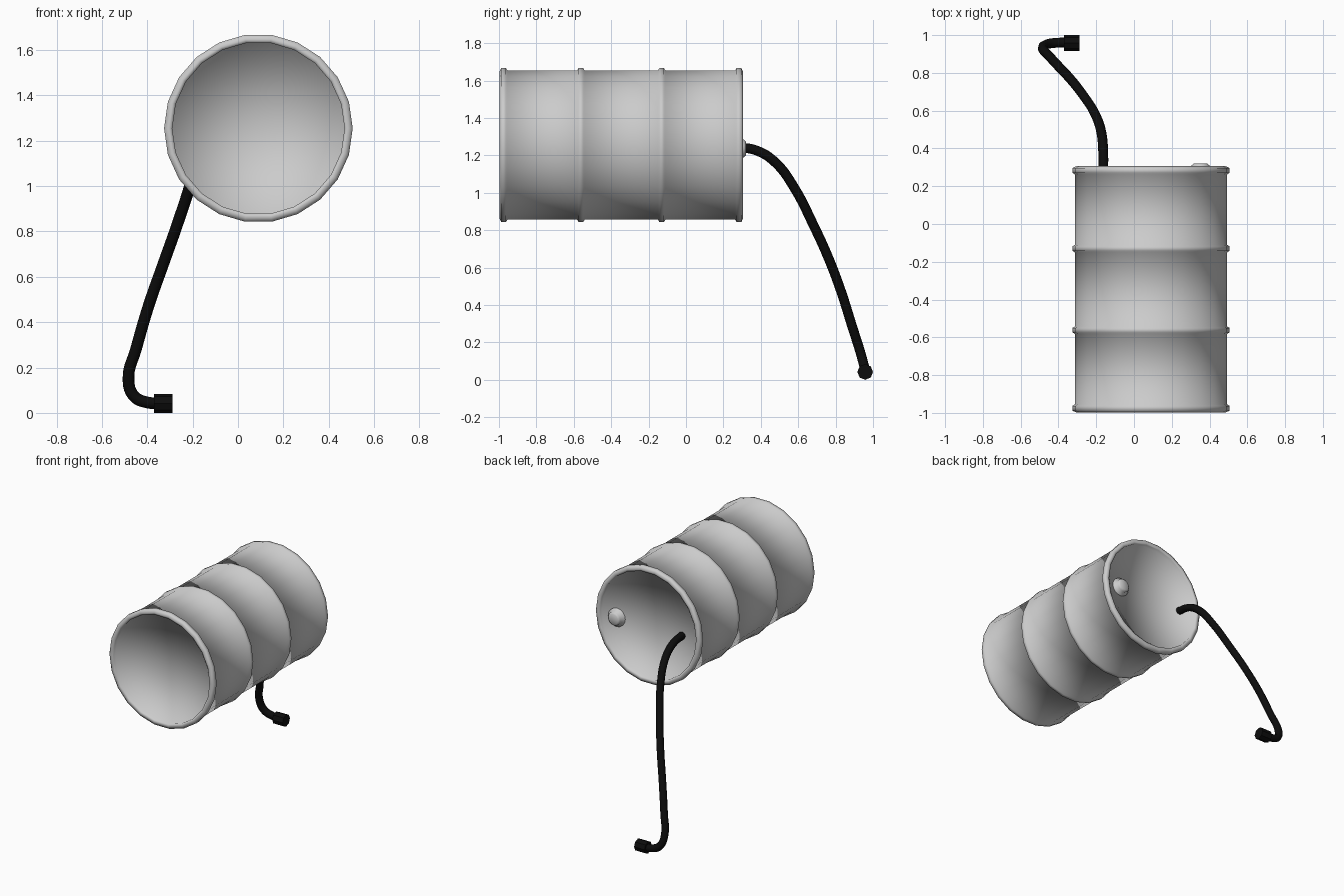
import bpy, bmesh, math
from mathutils import Vector

cube = bpy.data.objects.get("Cube")
if cube:
    bpy.data.objects.remove(cube, do_unlink=True)


def make_material(name, colour):
    mat = bpy.data.materials.new(name)
    mat.use_nodes = True
    mat.diffuse_color = (*colour, 1)
    mat.node_tree.nodes["Principled BSDF"].inputs["Base Color"].default_value = (*colour, 1)
    return mat


steel = make_material("grey steel", (0.6, 0.6, 0.6))
rubber = make_material("black rubber", (0.004, 0.004, 0.004))


def lathe_y(name, profile, centre, sides, mat, smooth=True):
    """Spin (radius, y) points about a y axis through centre (x, z)."""
    bm = bmesh.new()
    rings = []
    for r, y in profile:
        if r == 0:
            rings.append([bm.verts.new((centre[0], y, centre[1]))] * sides)
            continue
        ring = []
        for i in range(sides):
            a = math.tau * i / sides
            ring.append(bm.verts.new((centre[0] + r * math.cos(a), y, centre[1] + r * math.sin(a))))
        rings.append(ring)
    for lower, upper in zip(rings, rings[1:]):
        for i in range(sides):
            j = (i + 1) % sides
            corners = list(dict.fromkeys((lower[i], lower[j], upper[j], upper[i])))
            bm.faces.new(corners).smooth = smooth
    bmesh.ops.recalc_face_normals(bm, faces=bm.faces)
    mesh = bpy.data.meshes.new(name)
    bm.to_mesh(mesh)
    bm.free()
    mesh.materials.append(mat)
    obj = bpy.data.objects.new(name, mesh)
    bpy.context.collection.objects.link(obj)
    return obj


# Drum: recessed caps, rolled rims and two rolling hoops in one profile
BODY, RIM, INNER = 0.403, 0.416, 0.38
FRONT, BACK = -0.998, 0.306


def hoop(y0, y1):
    return [(BODY, y0), (RIM, y0 + 0.008), (RIM, y1 - 0.008), (BODY, y1)]


profile = [(0, FRONT + 0.03), (INNER, FRONT + 0.03), (INNER, FRONT + 0.006), (0.395, FRONT),
           (RIM, FRONT + 0.01), (RIM, FRONT + 0.035), (BODY, FRONT + 0.044)]
profile += hoop(-0.582, -0.542) + hoop(-0.15, -0.11)
profile += [(BODY, BACK - 0.044), (RIM, BACK - 0.035), (RIM, BACK - 0.01), (0.395, BACK),
            (INNER, BACK - 0.006), (INNER, BACK - 0.03), (0, BACK - 0.03)]
lathe_y("drum", profile, (0.09, 1.255), 22, steel)

# Filler plug on the back cap
lathe_y("filler_plug", [(0.065, 0.27), (0.065, 0.284), (0.048, 0.29), (0.048, 0.31),
                        (0.036, 0.32), (0, 0.32)], (0.352, 1.237), 16, steel)

# Hose hanging from the back cap
path = [(-.163, .27, 1.245), (-.163, .38, 1.225), (-.172, .48, 1.16), (-.205, .58, 1.025),
        (-.268, .68, .83), (-.33, .76, .655), (-.395, .83, .47), (-.45, .89, .28),
        (-.483, .93, .155), (-.46, .952, .075), (-.40, .96, .046), (-.33, .96, .044)]
curve = bpy.data.curves.new("hose", "CURVE")
curve.dimensions = "3D"
curve.bevel_depth = 0.026
curve.bevel_resolution = 2
curve.resolution_u = 5
curve.use_fill_caps = True
spline = curve.splines.new("BEZIER")
spline.bezier_points.add(len(path) - 1)
for point, co in zip(spline.bezier_points, path):
    point.co = co
    point.handle_left_type = point.handle_right_type = "AUTO"
curve.materials.append(rubber)
hose = bpy.data.objects.new("hose", curve)
bpy.context.collection.objects.link(hose)

# Hose end fitting, lying along x
nozzle = lathe_y("hose_nozzle", [(0, -0.041), (0.042, -0.041), (0.042, 0.041), (0, 0.041)],
                 (0, 0), 8, rubber, smooth=False)
nozzle.rotation_euler = (0, 0, math.pi / 2)
nozzle.location = Vector((-0.33, 0.958, 0.042))
